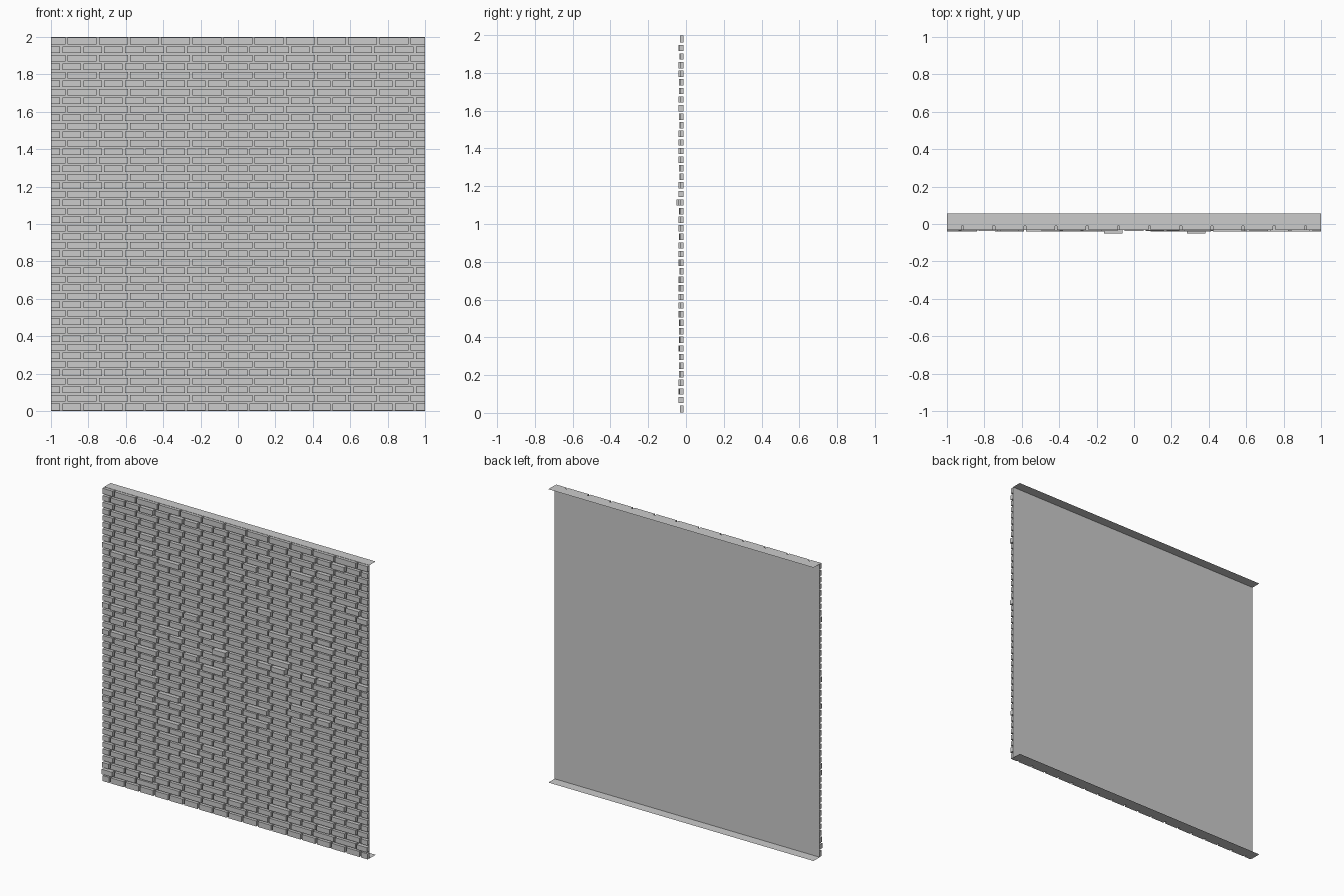
import bpy, bmesh, random

if "Cube" in bpy.data.objects:
    bpy.data.objects.remove(bpy.data.objects["Cube"])

random.seed(7)
ROWS = 44
PITCH = 2.0 / ROWS
GAP = 0.012          # mortar joint width
BACK, FACE = -0.012, -0.032
REAR = 0.055


def finish(bm, name):
    mesh = bpy.data.meshes.new(name)
    bm.to_mesh(mesh)
    bm.free()
    ob = bpy.data.objects.new(name, mesh)
    bpy.context.collection.objects.link(ob)
    return ob


def quad(bm, pts):
    return bm.faces.new([bm.verts.new(p) for p in pts])


def brick(bm, x0, x1, z0, z1, y):
    # open-backed block standing on the mortar sheet
    b = [bm.verts.new(p) for p in ((x0, BACK, z0), (x1, BACK, z0), (x1, BACK, z1), (x0, BACK, z1))]
    f = [bm.verts.new(p) for p in ((x0, y, z0), (x1, y, z0), (x1, y, z1), (x0, y, z1))]
    bm.faces.new(f)
    for i in range(4):
        j = (i + 1) % 4
        bm.faces.new((b[i], b[j], f[j], f[i]))


# Bricks: stretcher rows (1/6 long) alternate with header rows (1/9 long)
bm = bmesh.new()
for row in range(ROWS):
    z1 = 2.0 - row * PITCH - (0.002 if row == 0 else GAP / 2)
    z0 = 2.0 - (row + 1) * PITCH + (0.002 if row == ROWS - 1 else GAP / 2)
    count = 12 if row % 2 == 0 else 18
    step = 2.0 / count
    for i in range(count + 1):
        c = -1 + i * step
        x0 = max(-1, c - step / 2 + GAP / 2)
        x1 = min(1, c + step / 2 - GAP / 2)
        y = FACE
        if 0 < row < ROWS - 1 and random.random() < 0.15:
            y -= random.uniform(0.002, 0.009)
        # two headers that stand out furthest
        if row == 19 and i in (8, 12):
            y = -0.05
        brick(bm, x0, x1, z0, z1, y)
finish(bm, "bricks")

# Mortar sheet behind the bricks
bm = bmesh.new()
quad(bm, [(-1, BACK, 0), (1, BACK, 0), (1, BACK, 2), (-1, BACK, 2)])
finish(bm, "mortar_sheet")

# Flanges turned back along top and bottom
for name, z in (("top_flange", 2.0), ("bottom_flange", 0.0)):
    bm = bmesh.new()
    pts = [(-1, BACK, z), (1, BACK, z), (1, REAR, z), (-1, REAR, z)]
    quad(bm, pts if z else pts[::-1])
    finish(bm, name)
